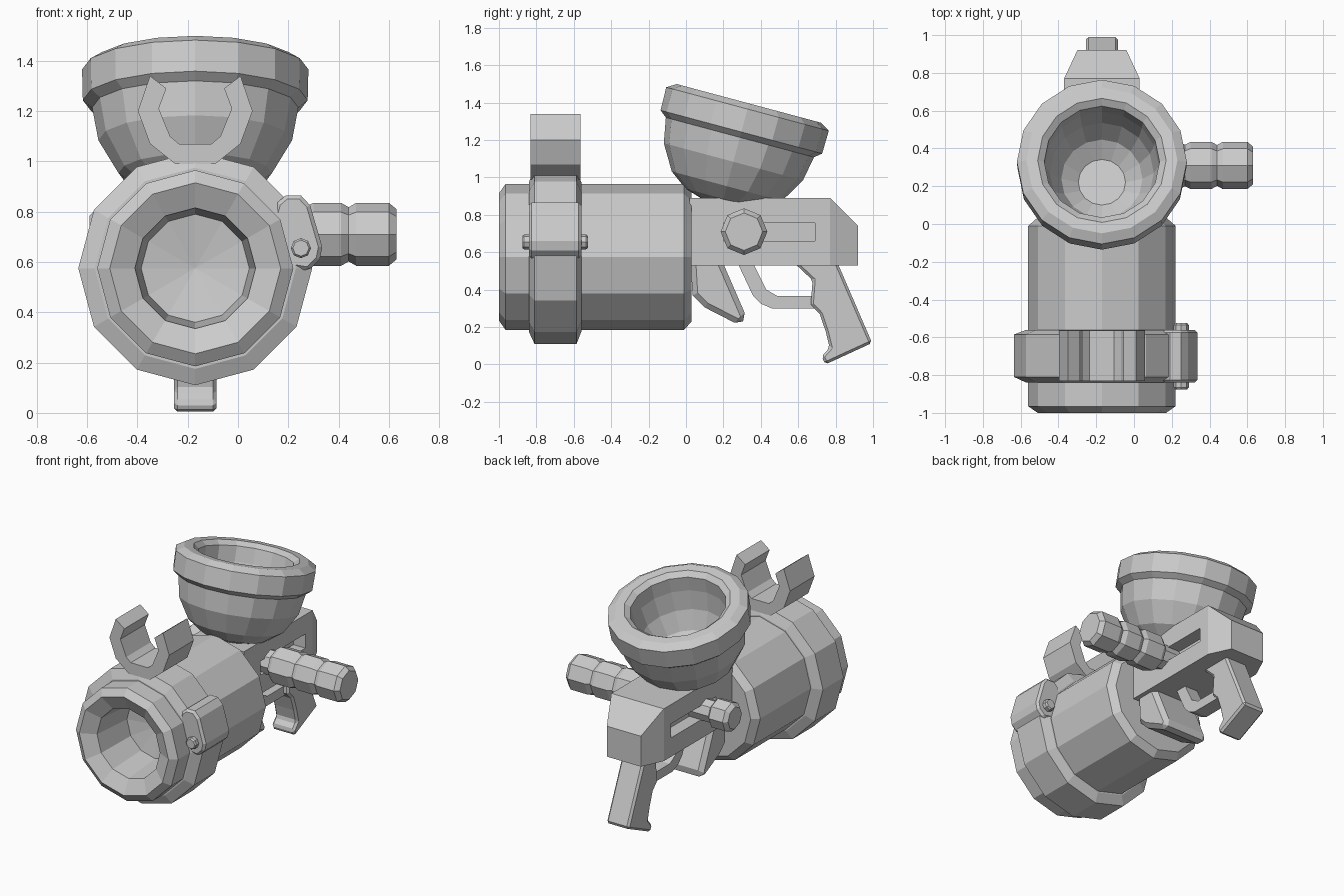
import bpy, bmesh
from math import radians, sin, cos, tau
from mathutils import Matrix, Vector

if "Cube" in bpy.data.objects:
    bpy.data.objects.remove(bpy.data.objects["Cube"])

CX, CZ = -0.17, 0.575   # barrel axis


def finish(bm, name, bevel=0):
    bmesh.ops.remove_doubles(bm, verts=bm.verts, dist=1e-5)
    bmesh.ops.recalc_face_normals(bm, faces=bm.faces)
    me = bpy.data.meshes.new(name)
    bm.to_mesh(me)
    bm.free()
    ob = bpy.data.objects.new(name, me)
    bpy.context.collection.objects.link(ob)
    if bevel:
        m = ob.modifiers.new("bevel", 'BEVEL')
        m.width, m.segments, m.limit_method = bevel, 1, 'ANGLE'
        m.angle_limit = radians(50)
    return ob


def lathe(name, profile, sides, loc, axis, angle, closed=False):
    """Turn (radius, height) points round local z, then tilt."""
    bm = bmesh.new()
    mat = Matrix.Translation(loc) @ Matrix.Rotation(radians(angle), 4, axis)
    rings = [[bm.verts.new(mat @ Vector((r * cos(tau * i / sides), r * sin(tau * i / sides), h)))
              for i in range(sides)] for r, h in profile]
    pairs = list(zip(rings, rings[1:]))
    if closed:
        pairs.append((rings[-1], rings[0]))
    for a, b in pairs:
        for i in range(sides):
            j = (i + 1) % sides
            bm.faces.new((a[i], a[j], b[j], b[i]))
    return finish(bm, name)


def prism(name, pts, lo, hi, along, bevel=0):
    """Extrude a profile: (y, z) along x, or (x, z) along y."""
    bm = bmesh.new()
    def place(p, t):
        return (t, p[0], p[1]) if along == 'X' else (p[0], t, p[1])
    a = [bm.verts.new(place(p, lo)) for p in pts]
    b = [bm.verts.new(place(p, hi)) for p in pts]
    bm.faces.new(a)
    bm.faces.new(b[::-1])
    for i in range(len(pts)):
        j = (i + 1) % len(pts)
        bm.faces.new((a[i], a[j], b[j], b[i]))
    return finish(bm, name, bevel)


# Barrel with funnel mouth and hollow bore
lathe("barrel", [(0, -.62), (.215, -.66), (.24, -.95), (.34, -1), (.39, -.965),
                 (.39, -.01), (.345, .03), (0, .03)], 12, (CX, 0, CZ), 'X', -90)

# Clamp band round the barrel
lathe("clamp_band", [(.37, -.84), (.40, -.84), (.465, -.81), (.465, -.585), (.40, -.56), (.37, -.56)],
      12, (CX, 0, CZ), 'X', -90, closed=True)

# Open hook on top of the band, mirrored about the barrel axis
half = [(.08, .99), (.18, 1.07), (.228, 1.2), (.18, 1.34),
        (.115, 1.29), (.145, 1.21), (.10, 1.10), (.065, 1.07)]
outer, inner = half[:4], half[4:]
right = [(CX + x, z) for x, z in outer + inner]
left = [(CX - x, z) for x, z in (outer + inner)[::-1]]
prism("top_hook", right + left, -.832, -.565, 'Y')

# Side latch and its pin
prism("band_latch", [(.19, .865), (.25, .865), (.287, .825), (.335, .66), (.325, .61), (.28, .565),
                     (.22, .575), (.17, .62), (.14, .78), (.155, .835)], -.84, -.56, 'Y', .015)
lathe("latch_pin", [(0, -.875), (.032, -.875), (.04, -.865), (.04, -.535), (.032, -.525), (0, -.525)],
      8, (.25, 0, .655), 'X', -90)

# Receiver: convex block tapering at the rear
bm = bmesh.new()
for s in (-1, 1):
    for y, z, w in ((.02, .89, .2), (.02, .53, .2), (.77, .89, .2), (.77, .53, .2),
                    (.92, .74, .13), (.92, .53, .13)):
        bm.verts.new((CX + s * w, y, z))
bmesh.ops.convex_hull(bm, input=bm.verts)
bmesh.ops.dissolve_limit(bm, angle_limit=radians(1), verts=bm.verts, edges=bm.edges)
body = finish(bm, "receiver")

# Slot pockets on both sides
for s in (-1, 1):
    x0, x1 = sorted((CX + s * .11, CX + s * .3))
    cut = prism("slot_cutter", [(.2, .66), (.69, .66), (.69, .757), (.2, .757)], x0, x1, 'X')
    cut.hide_render = True
    cut.hide_set(True)
    m = body.modifiers.new("slot", 'BOOLEAN')
    m.operation, m.object, m.solver = 'DIFFERENCE', cut, 'EXACT'

# Side handle with grooves, and the short peg on the other side
lathe("side_handle", [(0, -.1), (.085, -.1), (.085, .08), (.105, .08), (.125, .11), (.125, .24), (.11, .27),
                      (.125, .30), (.125, .41), (.108, .44), (.125, .47), (.125, .60), (.10, .63), (0, .63)],
      8, (0, .31, .71), 'Y', 90)
lathe("side_peg", [(0, -.59), (.075, -.59), (.1, -.565), (.1, -.46), (.075, -.44), (.075, -.2), (0, -.2)],
      8, (0, .31, .71), 'Y', 90)

# Tilted hopper cup
lathe("hopper", [(0, -.40), (.11, -.40), (.21, -.37), (.305, -.30), (.385, -.165), (.41, -.03), (.447, 0),
                 (.45, .127), (.40, .158), (.34, .158), (.305, .13), (.30, .03), (.275, -.10),
                 (.215, -.22), (.125, -.29), (0, -.29)], 16, (CX, .296, 1.243), 'X', -15)

# Pistol grip
prism("grip", [(.592, .55), (.592, .53), (.677, .45), (.667, .32), (.715, .27), (.747, .176), (.768, .09),
               (.725, .043), (.745, 0), (.995, .115), (.816, .53), (.816, .55)],
      CX - .085, CX + .085, 'X', .025)

# Trigger guard
prism("trigger_guard", [(.277, .54), (.357, .37), (.40, .325), (.459, .30), (.69, .30), (.69, .365),
                        (.49, .365), (.43, .40), (.36, .54)], CX - .05, CX + .05, 'X')

# Front bracket under the receiver
prism("front_bracket", [(.02, .62), (.035, .37), (.10, .305), (.285, .21), (.325, .25), (.195, .55), (.195, .62)],
      CX - .17, CX + .17, 'X', .035)
